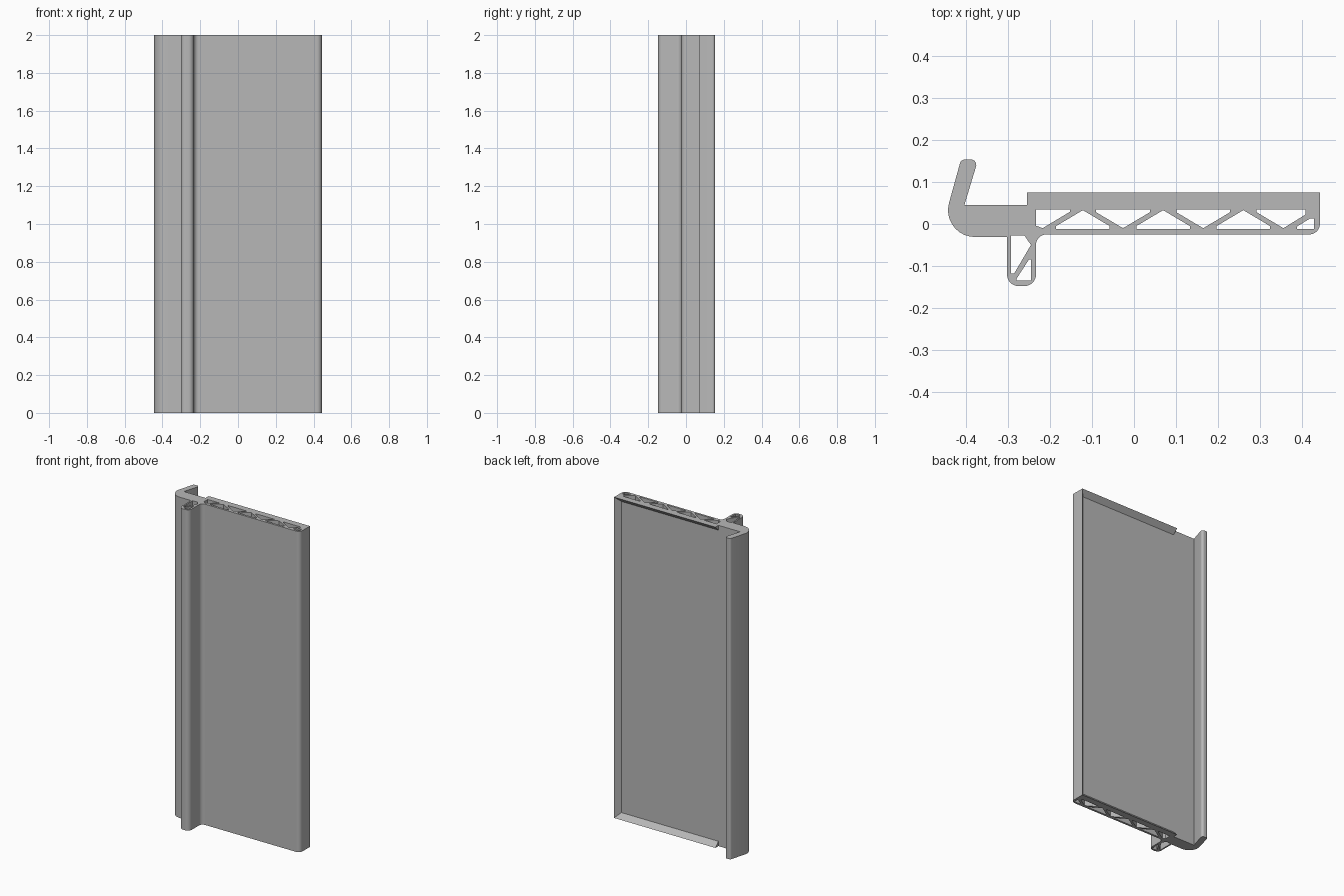
import bpy, bmesh, math
from mathutils import Vector

if "Cube" in bpy.data.objects:
    bpy.data.objects.remove(bpy.data.objects["Cube"], do_unlink=True)

HEIGHT = 2.0
FLOOR, RIM = 0.045, 0.075      # recess floor and rim crest depth
STEP, RIGHT = -0.255, 0.444    # rim ends

grey = bpy.data.materials.new("matte grey")
grey.use_nodes = True
colour = (0.48, 0.48, 0.48, 1)
grey.diffuse_color = colour
grey.node_tree.nodes["Principled BSDF"].inputs["Base Color"].default_value = colour


def fillet(corners, steps=9):
    """Round each (x, y, radius) corner of a closed outline."""
    points = []
    for i, (x, y, r) in enumerate(corners):
        p = Vector((x, y))
        if r == 0:
            points.append(p)
            continue
        a = (Vector(corners[i - 1][:2]) - p).normalized()
        b = (Vector(corners[(i + 1) % len(corners)][:2]) - p).normalized()
        half = a.angle(b) / 2
        centre = p + (a + b).normalized() * r / math.sin(half)
        start = p + a * r / math.tan(half) - centre
        end = p + b * r / math.tan(half) - centre
        sweep = math.pi - 2 * half
        for k in range(steps + 1):
            t = k / steps
            points.append(centre + (start * math.sin((1 - t) * sweep)
                                    + end * math.sin(t * sweep)) / math.sin(sweep))
    return points


def finish(name, bm):
    bmesh.ops.recalc_face_normals(bm, faces=bm.faces)
    mesh = bpy.data.meshes.new(name)
    bm.to_mesh(mesh)
    bm.free()
    mesh.materials.append(grey)
    obj = bpy.data.objects.new(name, mesh)
    bpy.context.collection.objects.link(obj)
    bpy.ops.object.select_all(action='DESELECT')
    obj.select_set(True)
    bpy.context.view_layer.objects.active = obj
    bpy.ops.object.shade_smooth_by_angle(angle=math.radians(25))
    return obj


# Outer outline: hook, plate and hollow leg
outline = fillet([
    (-0.464, -0.031, 0.064), (-0.303, -0.031, 0), (-0.303, -0.148, 0.027),
    (-0.234, -0.148, 0.027), (-0.234, -0.025, 0.025), (RIGHT, -0.025, 0.026),
    (RIGHT, FLOOR, 0), (-0.405, FLOOR, 0), (-0.372, 0.154, 0.013),
    (-0.413, 0.154, 0.013)])

# Hollow cells of the truss
TOP, BOTTOM, PITCH = 0.035, -0.012, 0.1915
cells = [[(-0.234, TOP), (-0.153, TOP), (-0.153, 0.029), (-0.218, -0.01), (-0.234, -0.004)]]
for i in range(3):
    x = -0.122 + i * PITCH
    cells.append([(x, 0.033), (x + 0.064, -0.005), (x + 0.064, BOTTOM),
                  (x - 0.064, BOTTOM), (x - 0.064, -0.005)])
    x += PITCH / 2
    w = min(0.064, 0.41 - x)
    cells.append([(x, -0.01), (x + w, 0.023 if w < 0.06 else 0.028), (x + w, TOP),
                  (x - 0.064, TOP), (x - 0.064, 0.028)])
cells.append([(0.389, BOTTOM), (0.43, BOTTOM), (0.43, 0.013), (0.42, 0.013), (0.389, -0.006)])

# Hollow cells of the leg
cells.append([(-0.294, -0.027), (-0.262, -0.027), (-0.246, -0.05), (-0.286, -0.118), (-0.294, -0.118)])
cells.append([(-0.246, -0.085), (-0.246, -0.135), (-0.28, -0.135), (-0.28, -0.13), (-0.251, -0.085)])

# Extruded body
bm = bmesh.new()
edges = []
for loop in [outline] + cells:
    verts = [bm.verts.new((p[0], p[1], 0)) for p in loop]
    edges += [bm.edges.new((verts[i - 1], verts[i])) for i in range(len(verts))]
bmesh.ops.triangle_fill(bm, edges=edges, use_beauty=True)
out = bmesh.ops.extrude_face_region(bm, geom=bm.faces[:])
bmesh.ops.translate(bm, vec=(0, 0, HEIGHT),
                    verts=[g for g in out["geom"] if isinstance(g, bmesh.types.BMVert)])
finish("extruded_panel", bm)

# Bevelled rim around three sides of the back recess
d = RIM - FLOOR
bm = bmesh.new()
sections = []
for x, z, ix, iz in [(STEP, 0, STEP, d), (RIGHT, 0, RIGHT - d, d),
                     (RIGHT, HEIGHT, RIGHT - d, HEIGHT - d), (STEP, HEIGHT, STEP, HEIGHT - d)]:
    sections.append([bm.verts.new(c) for c in ((x, FLOOR, z), (x, RIM, z), (ix, FLOOR, iz))])
for s, t in zip(sections, sections[1:]):
    for k in range(3):
        n = (k + 1) % 3
        bm.faces.new((s[k], s[n], t[n], t[k]))
bm.faces.new(sections[0])
bm.faces.new(sections[-1])
finish("recess_rim", bm)
